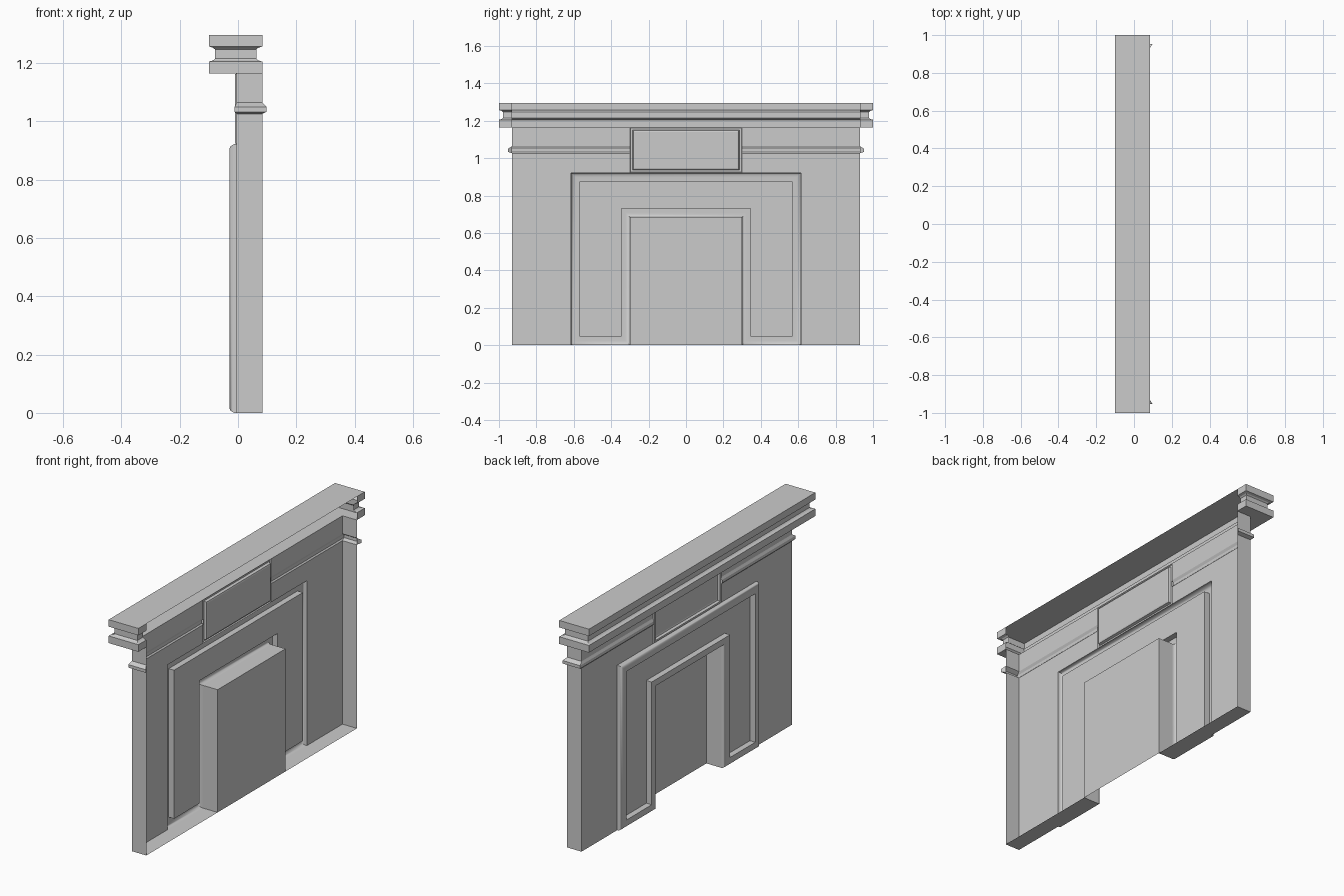
import bpy, bmesh, math

old = bpy.data.objects.get("Cube")
if old:
    bpy.data.objects.remove(old)

stone = bpy.data.materials.new("stone_grey")
stone.use_nodes = True
GREY = (0.6, 0.6, 0.6, 1)
stone.diffuse_color = GREY
stone.node_tree.nodes["Principled BSDF"].inputs["Base Color"].default_value = GREY

# Shared dimensions: wall front, open back, half widths and heights
FRONT, BACK = -0.005, 0.084
WALL, SURROUND, OPENING, MANTEL = 0.93, 0.615, 0.3, 1.0
ARCH, FIREBOX, FRIEZE = 0.922, 0.686, 1.165


def loft(bm, rings, closed):
    """Bridge successive rings of points with quads; return the vertex rings."""
    rows = [[bm.verts.new(p) for p in ring] for ring in rings]
    n = len(rows[0])
    for a, b in zip(rows, rows[1:]):
        for i in range(n if closed else n - 1):
            j = (i + 1) % n
            bm.faces.new((a[i], a[j], b[j], b[i]))
    return rows


def finish(bm, name, smooth=None):
    """Weld, turn the shell's faces outward (-x) and make the object."""
    bmesh.ops.remove_doubles(bm, verts=bm.verts, dist=0.0005)
    bmesh.ops.recalc_face_normals(bm, faces=bm.faces)
    if sum(f.normal.x * f.calc_area() for f in bm.faces) > 0:
        bmesh.ops.reverse_faces(bm, faces=bm.faces)
    mesh = bpy.data.meshes.new(name)
    bm.to_mesh(mesh)
    bm.free()
    mesh.materials.append(stone)
    ob = bpy.data.objects.new(name, mesh)
    bpy.context.collection.objects.link(ob)
    if smooth:
        bpy.ops.object.select_all(action='DESELECT')
        ob.select_set(True)
        bpy.context.view_layer.objects.active = ob
        bpy.ops.object.shade_smooth_by_angle(angle=math.radians(smooth))


# Mantel shelf: two slabs with a recessed neck, open at the back centre
def shelf_ring(d, z):
    x0, x1, y = -0.1 + d, BACK - d, MANTEL - d
    return [(x1, WALL, z), (x1, y, z), (x0, y, z),
            (x0, -y, z), (x1, -y, z), (x1, -WALL, z)]


bm = bmesh.new()
shelf = [(0, FRIEZE), (0, 1.205), (0.014, 1.209), (0.021, 1.215),
         (0.021, 1.247), (0.014, 1.253), (0, 1.257), (0, 1.296)]
rows = loft(bm, [shelf_ring(d, z) for d, z in shelf], False)
bm.faces.new(rows[-1])
inner = [bm.verts.new((FRONT, y, FRIEZE)) for y in (-WALL, WALL)]
bm.faces.new(rows[0] + inner)
finish(bm, "mantel_shelf")

# Wall halves: side return, front and the band moulding, with a floor strip
band = [(ARCH, 0), (1.026, 0), (1.033, 0.022), (1.05, 0.022),
        (1.06, 0.006), (1.064, 0), (FRIEZE, 0)]
for side, label in ((1, "left"), (-1, "right")):
    def wall_ring(z, s, inner_y):
        x, y = FRONT - 0.3 * s, WALL + s
        path = [(BACK, WALL), (BACK + 0.6 * s, y), (x, y),
                (x, SURROUND), (x, inner_y)]
        return [(px, side * py, z) for px, py in path]

    bm = bmesh.new()
    loft(bm, [wall_ring(z, 0, SURROUND) for z in (0, ARCH)], False)
    loft(bm, [wall_ring(z, s, OPENING) for z, s in band], False)
    loft(bm, [[(x, side * y, 0) for y in (WALL, SURROUND, OPENING)]
              for x in (FRONT, BACK)], False)
    finish(bm, label + "_wall")


# Surround: arch-shaped rounded rim around a sunken panel
def arch_ring(d, x):
    half = []
    for s in (-1, 1):
        pts = [(s * (OPENING + d), d), (s * (SURROUND - d), d),
               (s * (SURROUND - d), ARCH - d)]
        half.append(pts)
    left, right = half
    inside = [(OPENING + d, FIREBOX + d), (-OPENING - d, FIREBOX + d)]
    outline = left + right[::-1] + inside
    return [(x, y, z) for y, z in outline]


bm = bmesh.new()
rim = [(0, FRONT), (0, -0.012), (0.003, -0.02), (0.008, -0.026),
       (0.015, -0.029), (0.024, -0.03), (0.046, -0.03), (0.046, 0.003)]
rows = loft(bm, [arch_ring(d, x) for d, x in rim], True)
bm.faces.new(rows[-1])
# Reveal running from the rim to the firebox back
reveal = [(-OPENING, 0), (-OPENING, FIREBOX), (OPENING, FIREBOX), (OPENING, 0)]
loft(bm, [[(x, y, z) for y, z in reveal] for x in (FRONT, BACK)], False)
finish(bm, "fireplace_surround", 40)

# Firebox back
bm = bmesh.new()
bm.faces.new([bm.verts.new((BACK, y, z)) for y, z in reveal])
finish(bm, "firebox_back")

# Frieze plaque: framed sunken panel above the surround
bm = bmesh.new()
frame = [(0, FRONT), (0.004, -0.011), (0.014, -0.011),
         (0.018, 0.003), (0.025, 0.005)]
rows = loft(bm, [[(x, -OPENING + d, ARCH + d), (x, OPENING - d, ARCH + d),
                  (x, OPENING - d, FRIEZE - d), (x, -OPENING + d, FRIEZE - d)]
                 for d, x in frame], True)
bm.faces.new(rows[-1])
finish(bm, "frieze_plaque")
